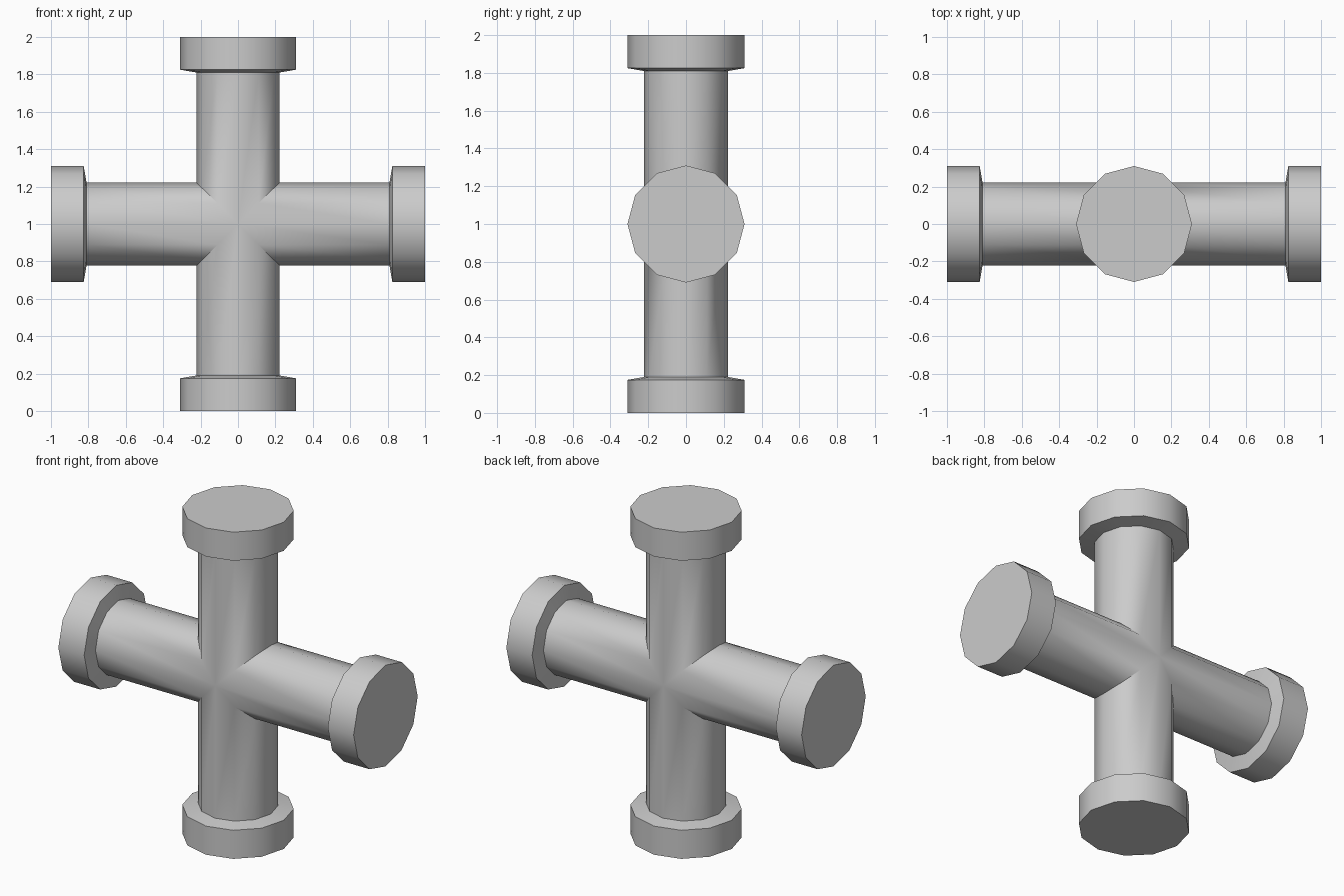
import bpy, bmesh
from math import cos, sin, pi
from mathutils import Matrix, Vector

if "Cube" in bpy.data.objects:
    bpy.data.objects.remove(bpy.data.objects["Cube"])

SIDES = 12
PIPE_R, COLLAR_R = 0.222, 0.31
CENTRE = Vector((0, 0, 1))


def ring(bm, turn, radius, along):
    """Ring of an arm pointing up, turned about y; along=None gives the mitred inner end."""
    verts = []
    for i in range(SIDES):
        a = 2 * pi * i / SIDES
        x, y = radius * cos(a), radius * sin(a)
        z = abs(x) if along is None else along
        verts.append(bm.verts.new(turn @ Vector((x, y, z)) + CENTRE))
    return verts


def add_arm(bm, angle):
    turn = Matrix.Rotation(angle, 3, 'Y')
    # mitre, pipe end, slightly coned collar shoulder, outer end
    profile = [(PIPE_R, None), (PIPE_R, 0.81), (COLLAR_R, 0.825), (COLLAR_R, 1.0)]
    rings = [ring(bm, turn, r, h) for r, h in profile]
    for lower, upper in zip(rings, rings[1:]):
        for i in range(SIDES):
            j = (i + 1) % SIDES
            bm.faces.new((lower[i], lower[j], upper[j], upper[i]))
    bm.faces.new(rings[-1])  # end cap


# four mitred arms welded into one closed body
bm = bmesh.new()
for k in range(4):
    add_arm(bm, k * pi / 2)
bmesh.ops.remove_doubles(bm, verts=bm.verts, dist=0.001)
bmesh.ops.recalc_face_normals(bm, faces=bm.faces)

mesh = bpy.data.meshes.new("pipe_cross")
bm.to_mesh(mesh)
bm.free()
pipe_cross = bpy.data.objects.new("pipe_cross", mesh)
bpy.context.collection.objects.link(pipe_cross)

# smooth round sides, sharp mitres and rims
bpy.context.view_layer.objects.active = pipe_cross
pipe_cross.select_set(True)
bpy.ops.object.shade_smooth_by_angle(angle=0.61)
